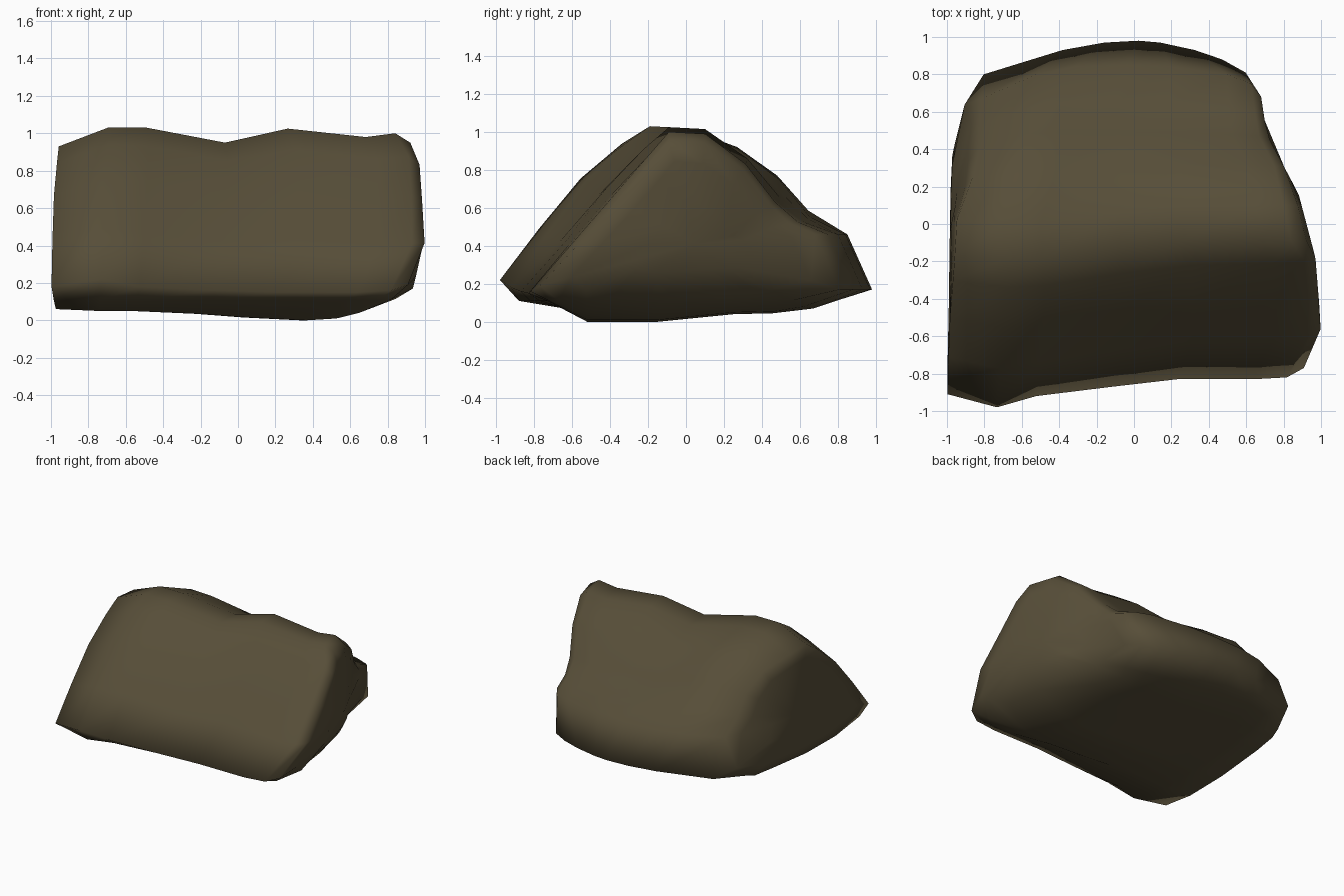
import bpy, bmesh
from mathutils import Vector

cube = bpy.data.objects.get("Cube")
if cube:
    bpy.data.objects.remove(cube, do_unlink=True)


def sample(curve, t):
    """Piecewise linear lookup in a list of (key, value) pairs."""
    if t <= curve[0][0]:
        return curve[0][1]
    for (a, va), (b, vb) in zip(curve, curve[1:]):
        if t <= b:
            return va + (vb - va) * (t - a) / (b - a)
    return curve[-1][1]


# Plan outline: x of the two side walls along y
west_wall = [(-.92, -1), (.35, -.98), (.7, -.89), (.81, -.8), (.93, -.52), (.98, -.3)]
east_wall = [(-.8, .95), (-.55, 1), (-.18, .97), (.16, .88), (.48, .71), (.81, .66), (.97, .45)]
# How far each side pulls in with height
west_tuck = [(.06, .02), (.2, 0), (.7, .01), (.93, .03)]
east_tuck = [(0, .45), (.06, .3), (.12, .13), (.18, .05), (.4, 0), (.9, 0), (1, .05)]


def wall_x(u, y, z):
    # The upper back corner of the west side is chamfered
    chamfer = .7 * max(0, y) * max(0, z - .3)
    west = sample(west_wall, y) + sample(west_tuck, z) + chamfer
    east = sample(east_wall, y) - sample(east_tuck, z)
    return west + (east - west) * (u + 1) / 2


# Cross-sections: position, front foot, ridge, back shoulder, back rim, front bulge, floor
sections = [
    (-1, (-.91, .18), (-.08, .93), (.42, .72), .8, .055, .06),
    (-.72, (-.98, .22), (-.10, 1.03), (.48, .77), .93, .07, .05),
    (-.5, (-.92, .18), (-.10, 1.03), (.49, .75), .97, .07, .05),
    (-.06, (-.87, .16), (-.04, .95), (.49, .69), .98, .05, .035),
    (.32, (-.83, .15), (.0, 1.025), (.49, .66), .97, .045, .015),
    (.76, (-.83, .15), (.0, .98), (.48, .63), .93, .02, .0),
    (.94, (-.82, .16), (.0, 1.0), (.47, .63), .88, .0, .01),
    (1, (-.77, .19), (.0, .95), (.45, .61), .81, -.01, .04),
]


def ring_points(front, ridge, shoulder, rim, bulge, floor):
    foot = Vector(front)
    crest = Vector((ridge[0] - .09, ridge[1]))
    crest_back = Vector((ridge[0] + .1, ridge[1] - .01))
    shoulder = Vector(shoulder)
    back = Vector((rim - .13, .46))
    out = Vector((-.7, .7)) * bulge
    return [
        foot,
        foot.lerp(crest, .3) + out * .6,
        foot.lerp(crest, .6) + out,
        foot.lerp(crest, .85) + out * .6,
        crest,
        crest_back,
        crest_back.lerp(shoulder, .52) + Vector((.02, .03)),
        shoulder,
        shoulder.lerp(back, .5) - Vector((.02, .02)),
        back,
        Vector((rim, .17)),
        Vector((rim - .26, floor + .07)),
        Vector((.46, floor + .045)),
        Vector((.25, floor + .04)),
        Vector((-.15, floor)),
        Vector((-.52, floor)),
        Vector((foot.x + .1, .11)),
    ]


# Boulder: loft the rings, then close both ends with inner rings and a fan
bm = bmesh.new()


def add_ring(u, points):
    return [bm.verts.new((wall_x(u, p.x, p.y), p.x, p.y)) for p in points]


def bridge(a, b):
    n = len(a)
    for i in range(n):
        j = (i + 1) % n
        bm.faces.new((a[i], a[j], b[j], b[i]))


def cap(u, ring, points):
    centre = sum(points, Vector((0, 0))) / len(points)
    for inset in (.2, .6):
        inner = add_ring(u, [p.lerp(centre, inset) for p in points])
        bridge(ring, inner)
        ring = inner
    hub = add_ring(u, [centre])[0]
    for i, v in enumerate(ring):
        bm.faces.new((v, ring[(i + 1) % len(ring)], hub))


profiles = [ring_points(*s[1:]) for s in sections]
rings = [add_ring(s[0], p) for s, p in zip(sections, profiles)]
for a, b in zip(rings, rings[1:]):
    bridge(a, b)
cap(-1, rings[0], profiles[0])
cap(1, rings[-1], profiles[-1])
bmesh.ops.recalc_face_normals(bm, faces=bm.faces)

mesh = bpy.data.meshes.new("boulder")
bm.to_mesh(mesh)
bm.free()
boulder = bpy.data.objects.new("boulder", mesh)
bpy.context.collection.objects.link(boulder)

# Brown stone material
stone = bpy.data.materials.new("brown_stone")
stone.use_nodes = True
colour = (.095, .076, .04, 1)
stone.diffuse_color = colour
stone.node_tree.nodes["Principled BSDF"].inputs["Base Color"].default_value = colour
mesh.materials.append(stone)

# Fully soft, weathered shading
bpy.ops.object.select_all(action='DESELECT')
boulder.select_set(True)
bpy.context.view_layer.objects.active = boulder
bpy.ops.object.shade_smooth()
